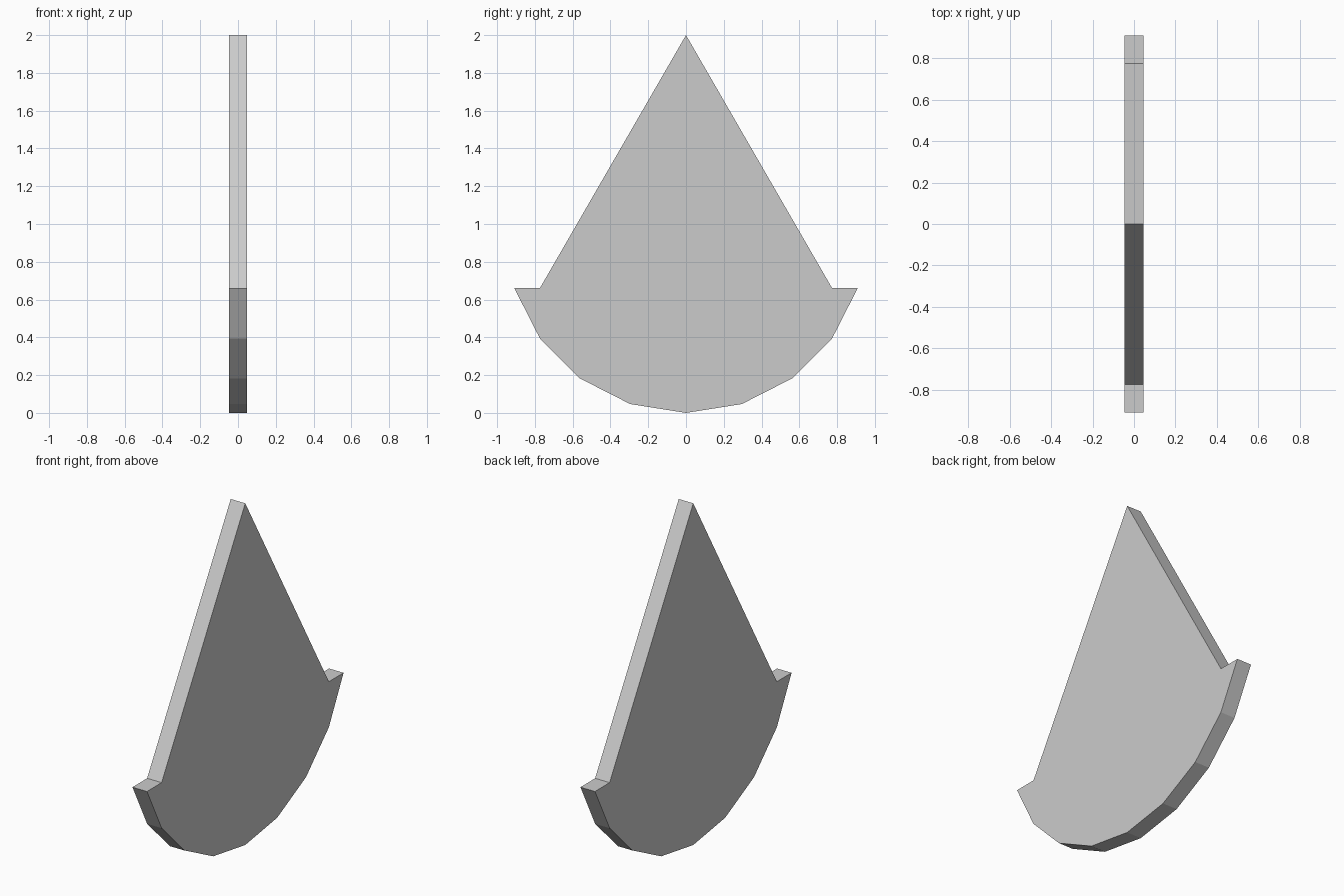
import bpy, bmesh, math

if "Cube" in bpy.data.objects:
    bpy.data.objects.remove(bpy.data.objects["Cube"])

R = 0.956        # radius of the 20-sided rounded bottom
HALF = 0.047     # half thickness
STEP = math.radians(18)

# Rounded bottom: arc from left shoulder to right shoulder, in (y, z)
outline = [(R * math.sin(i * STEP), R - R * math.cos(i * STEP)) for i in range(-4, 5)]

# Right shoulder notch, pointed top, left shoulder notch
shoulder_y = R * math.sin(3 * STEP)
shoulder_z = outline[-1][1]
outline += [(shoulder_y, shoulder_z), (0, 2.0), (-shoulder_y, shoulder_z)]

# Flat plate: one outline face extruded through its thickness
bm = bmesh.new()
face = bm.faces.new([bm.verts.new((-HALF, y, z)) for y, z in outline])
ext = bmesh.ops.extrude_face_region(bm, geom=[face])
moved = [g for g in ext["geom"] if isinstance(g, bmesh.types.BMVert)]
bmesh.ops.translate(bm, verts=moved, vec=(2 * HALF, 0, 0))
if not face.is_valid or len(bm.faces) < len(outline) + 2:
    bmesh.ops.holes_fill(bm, edges=bm.edges[:], sides=0)
bmesh.ops.recalc_face_normals(bm, faces=bm.faces[:])

mesh = bpy.data.meshes.new("pointed_plate")
bm.to_mesh(mesh)
bm.free()
bpy.context.collection.objects.link(bpy.data.objects.new("pointed_plate", mesh))
